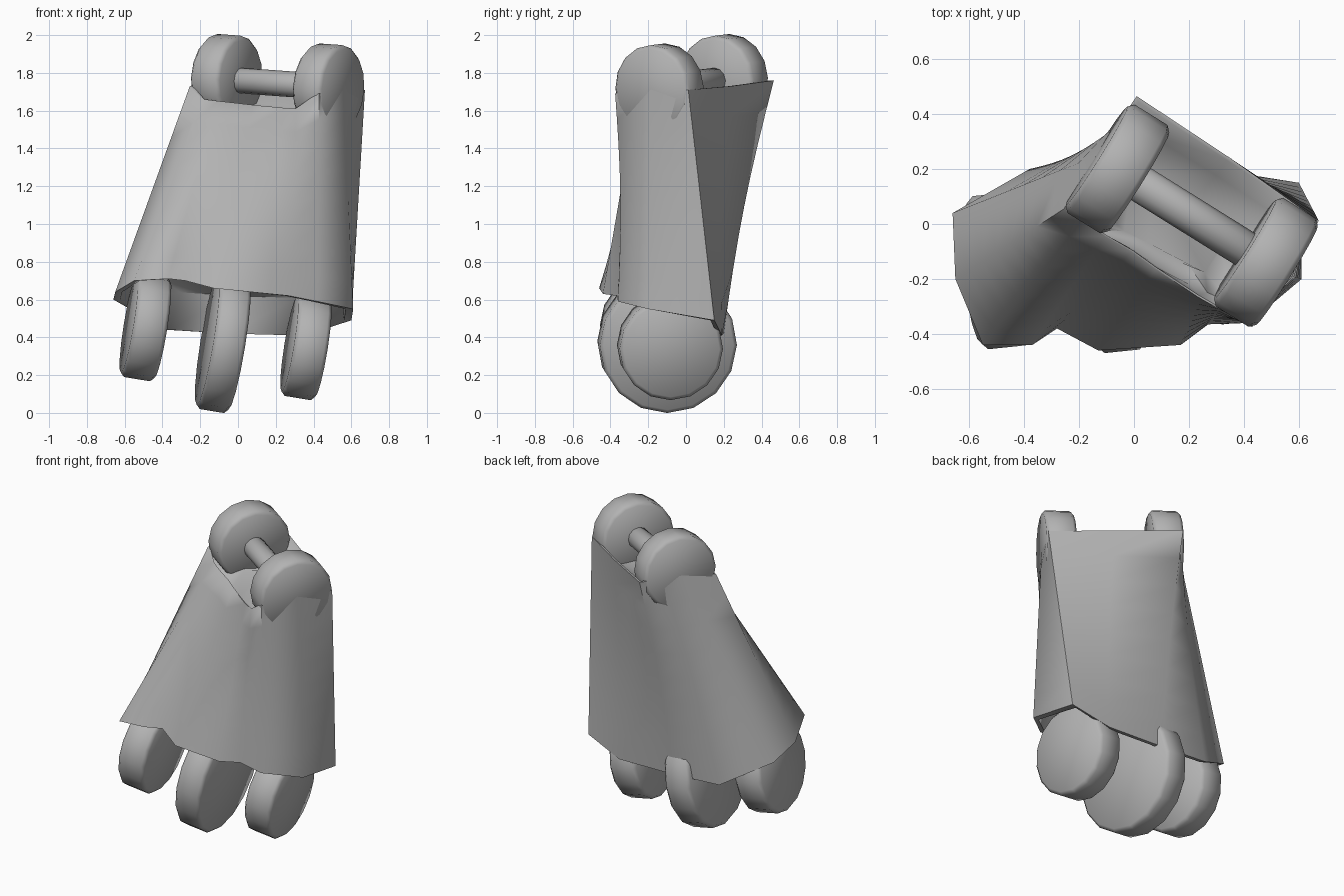
import bpy, bmesh, math
from mathutils import Vector, Matrix

if "Cube" in bpy.data.objects:
    bpy.data.objects.remove(bpy.data.objects["Cube"])

grey = bpy.data.materials.new("mid grey")
grey.diffuse_color = (0.45, 0.45, 0.45, 1)
grey.use_nodes = True
grey.node_tree.nodes["Principled BSDF"].inputs["Base Color"].default_value = grey.diffuse_color


def finish(bm, name, angle):
    bmesh.ops.recalc_face_normals(bm, faces=bm.faces)
    me = bpy.data.meshes.new(name)
    bm.to_mesh(me)
    bm.free()
    me.materials.append(grey)
    me.shade_smooth()
    me.set_sharp_from_angle(angle=math.radians(angle))
    ob = bpy.data.objects.new(name, me)
    bpy.context.collection.objects.link(ob)
    return ob


def loft(bm, loops):
    """Skin closed loops of equal length and cap both ends."""
    rings = [[bm.verts.new(p) for p in loop] for loop in loops]
    n = len(rings[0])
    for a, b in zip(rings, rings[1:]):
        for i in range(n):
            j = (i + 1) % n
            bm.faces.new((a[i], a[j], b[j], b[i]))
    bm.faces.new(rings[0])
    bm.faces.new(rings[-1])


def disc(name, centre, axis, radius, thick, sides=16, bevel=0.02):
    """Chamfered disc, its flat faces along axis."""
    z = Vector(axis).normalized()
    x = Vector((0, 0, 1))
    x = (x - z * x.dot(z)).normalized()
    rot = Matrix((x, z.cross(x), z)).transposed().to_4x4()
    m = Matrix.Translation(centre) @ rot
    h = thick / 2
    loops = [[m @ Vector((r * math.cos(2 * math.pi * i / sides),
                          r * math.sin(2 * math.pi * i / sides), d)) for i in range(sides)]
             for d, r in ((-h, radius - bevel), (-h + bevel, radius),
                          (h - bevel, radius), (h, radius - bevel))]
    bm = bmesh.new()
    loft(bm, loops)
    return finish(bm, name, 50)


# Palm shell: lofted from the scalloped knuckle end to the narrow twisted wrist
top = [(-.255, .055, 1.73), (-.19, .01, 1.66), (-.105, -.045, 1.65), (-.01, -.10, 1.64),
       (.08, -.165, 1.63), (.24, -.27, 1.615), (.31, -.31, 1.61), (.43, -.375, 1.69),
       (.556, -.187, 1.72), (.672, .012, 1.71), (.35, .24, 1.73), (.01, .465, 1.76),
       (-.07, .35, 1.76), (-.138, .247, 1.76)]
bottom = [(-.65, -.2, .64), (-.55, -.44, .70), (-.37, -.44, .71), (-.28, -.38, .70),
          (-.13, -.46, .66), (.17, -.44, .63), (.27, -.365, .62), (.42, -.36, .59),
          (.61, -.2, .55), (.60, .15, .49), (.35, .19, .41), (-.05, .2, .42),
          (-.38, .2, .44), (-.66, .04, .60)]
top = [Vector(p) for p in top]
bottom = [Vector(p) for p in bottom]


def section(t):
    ring = [b.lerp(a, t) for b, a in zip(bottom, top)]
    sag = math.sin(math.pi * t)
    for p, b in zip(ring, bottom):      # waisted back wall
        if b.y > .17:
            p.y -= .025 * sag
    ring[7].y += .02 * sag              # waisted front right corner
    return ring


def inner(t, scale, dz=0):
    ring = section(t)
    c = sum(ring, Vector()) / len(ring)
    return [Vector((c.x + (p.x - c.x) * scale, c.y + (p.y - c.y) * scale, p.z + dz))
            for p in ring]


steps = 8
loops = [inner(.15, .90), inner(0, .94)]
loops += [section(k / steps) for k in range(steps + 1)]
loops += [inner(1, .96), inner(.93, .78, -.02), inner(.91, .45, -.03)]   # trough under the pin
bm = bmesh.new()
loft(bm, loops)
finish(bm, "palm_shell", 70)

# Wrist discs and the pin between them
wrist_axis = (.85, -.53, -.06)
disc("wrist_disc_left", (-.06, .2, 1.77), wrist_axis, .232, .18)
disc("wrist_disc_right", (.48, -.14, 1.72), wrist_axis, .232, .18)
disc("wrist_pin", (.21, .03, 1.745), wrist_axis, .068, .56, 12, .005)

# Three finger knuckles, leaning with the palm
knuckle_axis = (.98, .1, -.16)
for name, centre, radius, thick in (
        ("knuckle_left", (-.49, -.17, .455), .28, .18),
        ("knuckle_middle", (-.08, -.1, .37), .365, .17),
        ("knuckle_right", (.36, -.085, .35), .275, .18)):
    disc(name, centre, knuckle_axis, radius, thick)
